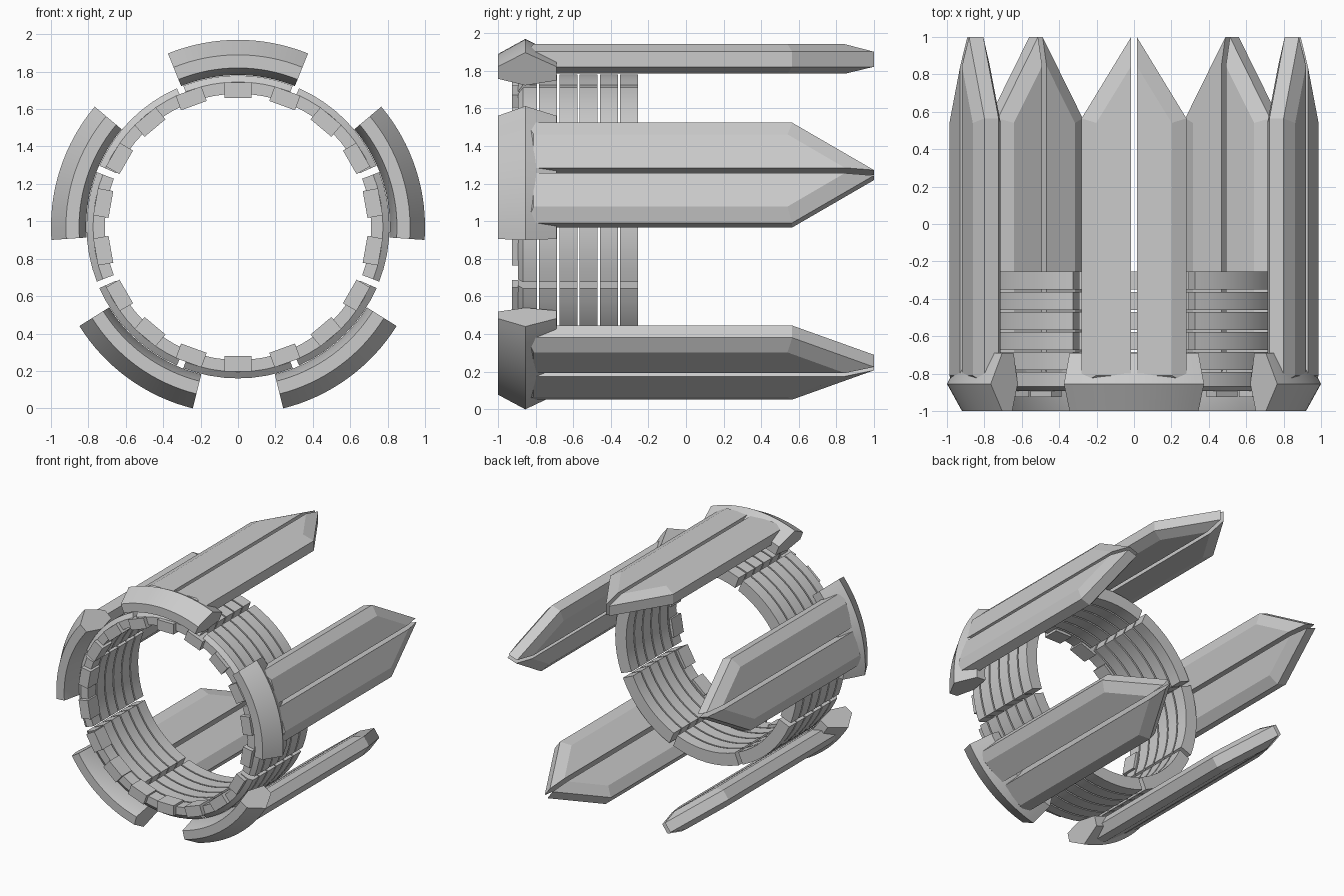
import bpy
from math import sin, cos, radians

if "Cube" in bpy.data.objects:
    bpy.data.objects.remove(bpy.data.objects["Cube"])

CZ = 0.97  # height of the ring axis


def polar(r, deg, y, t=0.0):
    """Point at radius r and angle deg round the y axis, shifted t along the tangent."""
    a = radians(deg)
    return (r * cos(a) - t * sin(a), y, CZ + r * sin(a) + t * cos(a))


def loft(name, loops, smooth=False):
    """Solid skinned through equal-length loops, capped at both ends."""
    n = len(loops[0])
    verts = [p for loop in loops for p in loop]
    faces = [tuple(range(n)), tuple((len(loops) - 1) * n + i for i in range(n))]
    for k in range(len(loops) - 1):
        for i in range(n):
            j = (i + 1) % n
            faces.append((k * n + i, k * n + j, k * n + n + j, k * n + n + i))
    me = bpy.data.meshes.new(name)
    me.from_pydata(verts, [], faces)
    ob = bpy.data.objects.new(name, me)
    bpy.context.collection.objects.link(ob)
    bpy.context.view_layer.objects.active = ob
    ob.select_set(True)
    bpy.ops.object.mode_set(mode='EDIT')
    bpy.ops.mesh.select_all(action='SELECT')
    bpy.ops.mesh.normals_make_consistent(inside=False)
    bpy.ops.object.mode_set(mode='OBJECT')
    if smooth:
        bpy.ops.object.shade_smooth_by_angle(angle=radians(25))
    ob.select_set(False)
    return ob


def arc(name, profile, mid, half, steps):
    """Sweep an (r, y) profile through an arc centred on angle mid."""
    loft(name, [[polar(r, mid - half + 2 * half * k / steps, y) for r, y in profile]
                for k in range(steps + 1)], True)


# Six thin rings, each split into eight segments
for k in range(6):
    y1 = -0.255 - 0.1075 * k
    y0 = y1 - (0.1 if k == 5 else 0.096)
    prof = [(0.712, y0), (0.81, y0), (0.81, y1), (0.712, y1)]
    if k == 5:  # front ring has a bevelled outer lip
        prof = [(0.712, y0), (0.775, y0), (0.81, y0 + 0.025), (0.81, y1), (0.712, y1)]
    for s in range(8):
        arc(f"ring_{k + 1}_segment_{s + 1}", prof, s * 45, 21.2, 8)

# Eighteen small blocks round the front inner rim
for s in range(18):
    a = 90 + 20 * s
    loft(f"rim_block_{s + 1}",
         [[polar(r, a, y, t) for r, t in
           ((0.69, -0.073), (0.773, -0.073), (0.773, 0.073), (0.69, 0.073))]
          for y in (-0.925, -0.80)])

CLAMP = [(1.0, -0.855), (0.92, -1.0), (0.85, -1.0),
         (0.812, -0.855), (0.84, -0.69), (0.92, -0.69)]
EDGE = [(0.015, -0.85), (0.28, -0.85), (0.28, 0.565), (0.015, 1.0)]   # blade outline
FLAT = [(0.015, -0.81), (0.202, -0.81), (0.202, 0.54), (0.015, 0.845)]  # inset flat

for s in range(5):
    a = 90 + 72 * s
    # Curved outer clamp
    arc(f"clamp_{s + 1}", CLAMP, a, 22, 16)
    # Pair of bevelled pointed blades with a slit between them
    for side, tag in ((1, "left"), (-1, "right")):
        loft(f"blade_{s + 1}_{tag}",
             [[polar(r, a, y, t * side) for t, y in outline]
              for r, outline in ((0.815, FLAT), (0.852, EDGE), (0.932, EDGE), (0.972, FLAT))])
